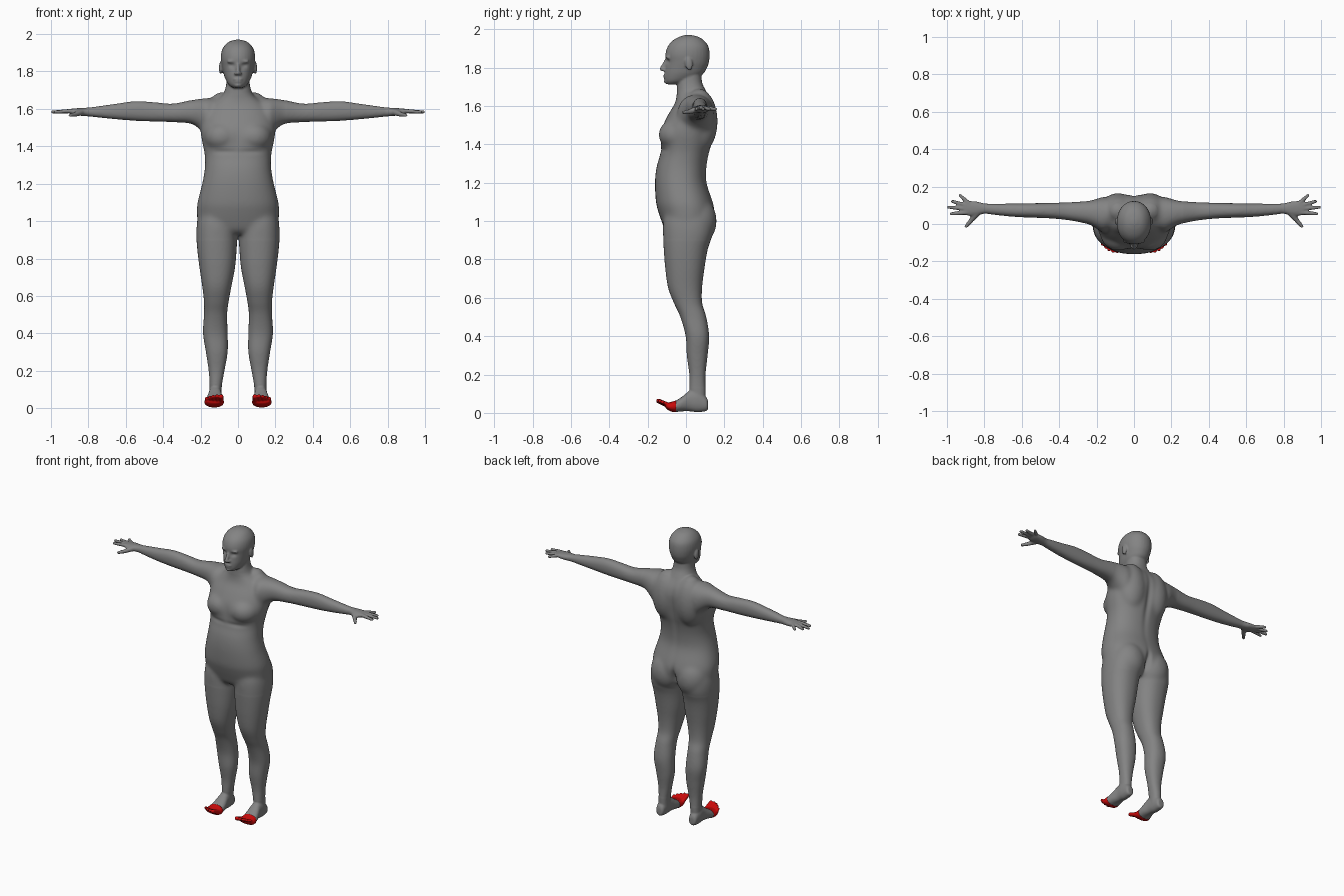
import bpy, bmesh, math
from mathutils import Vector, Matrix

SIDES = 32


def spline(rows, steps=6):
    """Catmull-Rom interpolation of cross-section rows."""
    out = []
    for i in range(len(rows) - 1):
        p0, p1, p2 = rows[max(i - 1, 0)], rows[i], rows[i + 1]
        p3 = rows[min(i + 2, len(rows) - 1)]
        for s in range(steps):
            t = s / steps
            out.append([b + 0.5 * t * (c - a + t * (2*a - 5*b + 4*c - d + t * (3*(b - c) + d - a)))
                        for a, b, c, d in zip(p0, p1, p2, p3)])
    return out + [list(rows[-1])]


def loft(bm, rows, axis, mirror=True, n=2.25):
    """Skin rounded sections (position, u0, u1, v0, v1) along an axis."""
    for side in ((1, -1) if mirror else (1,)):
        rings = []
        for t, u0, u1, v0, v1 in spline(rows):
            ring = []
            for k in range(SIDES):
                a = 2 * math.pi * k / SIDES
                c, s = math.cos(a), math.sin(a)
                u = (u0 + u1) / 2 + (u1 - u0) / 2 * math.copysign(abs(c) ** (2 / n), c)
                v = (v0 + v1) / 2 + (v1 - v0) / 2 * math.copysign(abs(s) ** (2 / n), s)
                x, y, z = {'x': (t, u, v), 'y': (u, t, v), 'z': (u, v, t)}[axis]
                ring.append(bm.verts.new((x * side, y, z)))
            rings.append(ring)
        for a, b in zip(rings, rings[1:]):
            for k in range(SIDES):
                j = (k + 1) % SIDES
                bm.faces.new((a[k], a[j], b[j], b[k]))
        bm.faces.new(rings[0][::-1])
        bm.faces.new(rings[-1])


def ball(bm, c, r, tilt=0):
    """Ellipsoid, mirrored when off centre."""
    for side in ((1, -1) if c[0] > 0 else (1,)):
        m = (Matrix.Translation((c[0] * side, c[1], c[2])) @ Matrix.Rotation(tilt, 4, 'X')
             @ Matrix.Diagonal((*r, 1)))
        bmesh.ops.create_icosphere(bm, subdivisions=3, radius=1, matrix=m)


def capsule(bm, a, b, ra, rb):
    """Tapered round-ended rod, mirrored when off centre."""
    ball(bm, a, (ra,) * 3)
    ball(bm, b, (rb,) * 3)
    for side in ((1, -1) if a[0] > 0 else (1,)):
        p, q = Vector((a[0] * side, *a[1:])), Vector((b[0] * side, *b[1:]))
        m = Matrix.Translation((p + q) / 2) @ (q - p).to_track_quat('Z', 'Y').to_matrix().to_4x4()
        bmesh.ops.create_cone(bm, cap_ends=True, segments=16, radius1=ra, radius2=rb,
                              depth=(q - p).length, matrix=m)


def apply_mod(ob, kind, **props):
    mod = ob.modifiers.new(kind.lower(), kind)
    for k, v in props.items():
        setattr(mod, k, v)
    bpy.context.view_layer.objects.active = ob
    bpy.ops.object.modifier_apply(modifier=mod.name)


def fuse(bm, name, voxel, color):
    """Merge all overlapping pieces into one coloured skin."""
    bmesh.ops.recalc_face_normals(bm, faces=bm.faces)
    me = bpy.data.meshes.new(name)
    bm.to_mesh(me)
    bm.free()
    ob = bpy.data.objects.new(name, me)
    bpy.context.collection.objects.link(ob)
    apply_mod(ob, 'REMESH', mode='VOXEL', voxel_size=voxel)
    apply_mod(ob, 'SMOOTH', factor=0.5, iterations=3)
    mat = bpy.data.materials.new(name + " colour")
    mat.diffuse_color = (*color, 1)
    ob.data.materials.clear()
    ob.data.materials.append(mat)
    return ob


body = bmesh.new()

# torso and neck
torso = [(.93, .10, -.085, .08), (.955, .19, -.11, .12), (1.0, .216, -.128, .14),
         (1.05, .22, -.145, .15), (1.1, .217, -.157, .14), (1.2, .192, -.162, .108),
         (1.28, .178, -.154, .108), (1.35, .178, -.134, .12), (1.40, .187, -.132, .135),
         (1.45, .197, -.134, .146), (1.5, .2, -.12, .154), (1.56, .19, -.09, .157),
         (1.61, .165, -.06, .145), (1.645, .12, -.05, .125), (1.675, .083, -.048, .107),
         (1.72, .065, -.045, .085), (1.78, .06, -.03, .08)]
loft(body, [(z, -w, w, a, b) for z, w, a, b in torso], 'z', False)
ball(body, (.085, -.045, 1.45), (.098, .099, .085))       # breasts
ball(body, (.085, .07, 1.52), (.10, .096, .17))           # shoulder blades
ball(body, (.095, .055, 1.0), (.11, .106, .13))           # buttocks
ball(body, (.08, .06, 1.63), (.09, .05, .045))            # neck base

# legs
loft(body, [(1.06, .02, .20, -.10, .12), (1.0, .004, .218, -.118, .14),
            (.93, .004, .223, -.12, .138), (.85, .007, .218, -.116, .113),
            (.75, .016, .206, -.108, .096), (.65, .035, .191, -.093, .084),
            (.57, .05, .182, -.062, .085), (.5, .058, .182, -.03, .106),
            (.4, .055, .187, -.002, .121), (.3, .055, .172, .004, .113),
            (.2, .072, .157, .017, .102), (.12, .086, .152, .018, .102),
            (.05, .09, .152, .03, .10)], 'z')

# feet
loft(body, [(.115, .11, .135, .025, .05), (.107, .097, .15, .01, .08), (.06, .09, .157, .004, .12),
            (.02, .087, .158, .008, .115), (-.02, .08, .168, .008, .085),
            (-.055, .078, .176, .004, .062)], 'y')

# arms and palms
loft(body, [(.08, 0, .13, 1.48, 1.655), (.16, -.045, .145, 1.45, 1.658),
            (.2, -.025, .135, 1.485, 1.654), (.25, 0, .123, 1.52, 1.647),
            (.35, .02, .116, 1.529, 1.628), (.45, .03, .113, 1.532, 1.636),
            (.55, .034, .111, 1.536, 1.641), (.65, .039, .109, 1.544, 1.628),
            (.75, .049, .109, 1.554, 1.614), (.8, .055, .11, 1.56, 1.607),
            (.84, .045, .12, 1.563, 1.605), (.88, .043, .123, 1.568, 1.602),
            (.905, .052, .119, 1.577, 1.599)], 'x')

# fingers and thumbs
for y, x, tip in [(.112, .885, (.93, .153, 1.583)), (.099, .895, (.97, .121, 1.583)),
                  (.081, .895, (.991, .09, 1.583)), (.06, .895, (.977, .055, 1.583))]:
    capsule(body, (x, y, 1.589), tip, .0118, .0092)
capsule(body, (.84, .058, 1.582), (.872, .018, 1.57), .018, .0125)
capsule(body, (.872, .018, 1.57), (.897, -.012, 1.566), .0125, .0095)

# head
skull = [(1.712, .025, -.098, -.03), (1.73, .05, -.11, .03), (1.765, .07, -.112, .088),
         (1.80, .08, -.108, .11), (1.83, .087, -.105, .12), (1.87, .092, -.107, .123),
         (1.91, .087, -.095, .117), (1.94, .07, -.07, .095), (1.96, .046, -.035, .065),
         (1.97, .012, -.002, .025)]
loft(body, [(z, -w, w, a, b) for z, w, a, b in skull], 'z', False, 2.1)

# face and ears
capsule(body, (0, -.104, 1.838), (0, -.126, 1.793), .008, .012)
ball(body, (.012, -.117, 1.788), (.009, .012, .008))
ball(body, (.03, -.092, 1.853), (.03, .014, .009))
ball(body, (0, -.108, 1.758), (.025, .011, .006))
ball(body, (0, -.107, 1.746), (.021, .011, .006))
ball(body, (0, -.099, 1.727), (.022, .016, .013))
ball(body, (.093, .015, 1.818), (.009, .02, .034), .15)

skin = fuse(body, "body", .006, (.23, .23, .23))

# blend the limbs into the trunk, leaving face, hands and feet crisp
for name, low, high, reach, rounds in [("limb_blend", .13, 1.69, .8, 14),
                                       ("trunk_blend", .9, 1.67, .26, 40)]:
    group = skin.vertex_groups.new(name=name)
    group.add([v.index for v in skin.data.vertices
               if low < v.co.z < high and abs(v.co.x) < reach], 1, 'REPLACE')
    apply_mod(skin, 'SMOOTH', factor=0.5, iterations=rounds, vertex_group=name)

# sculpted dents: centre, reach, push along y
dents = [((.033, -.102, 1.832), (.018, .03, .013), .009),     # eye sockets
         ((0, .16, 1.40), (.02, .06, .20), -.012),            # spine
         ((0, .15, .985), (.016, .07, .065), -.028),          # cleft
         ((0, -.14, 1.45), (.025, .05, .05), .005),           # breastbone
         ((.08, -.135, 1.37), (.08, .04, .014), .006)]        # chest fold
for v in skin.data.vertices:
    for c, r, push in dents:
        d = ((abs(v.co.x) - c[0]) / r[0]) ** 2 + ((v.co.y - c[1]) / r[1]) ** 2 \
            + ((v.co.z - c[2]) / r[2]) ** 2
        if d < 9:
            v.co.y += push * math.exp(-d)

# red front of the feet with toes
toes = bmesh.new()
loft(toes, [(-.05, .077, .176, .003, .066), (-.075, .075, .18, .006, .058),
            (-.095, .077, .178, .016, .054), (-.108, .082, .168, .028, .05)], 'y')
for x, tip, r in [(.09, (.09, -.143, .062), .0125), (.113, (.112, -.145, .064), .0095),
                  (.132, (.133, -.137, .062), .009), (.149, (.151, -.124, .058), .009),
                  (.165, (.168, -.108, .052), .009)]:
    capsule(toes, (x, -.085, .036), tip, r * 1.15, r)
front = fuse(toes, "toes", .004, (.6, .003, .003))

for ob in (skin, front):
    ob.data.shade_smooth()
